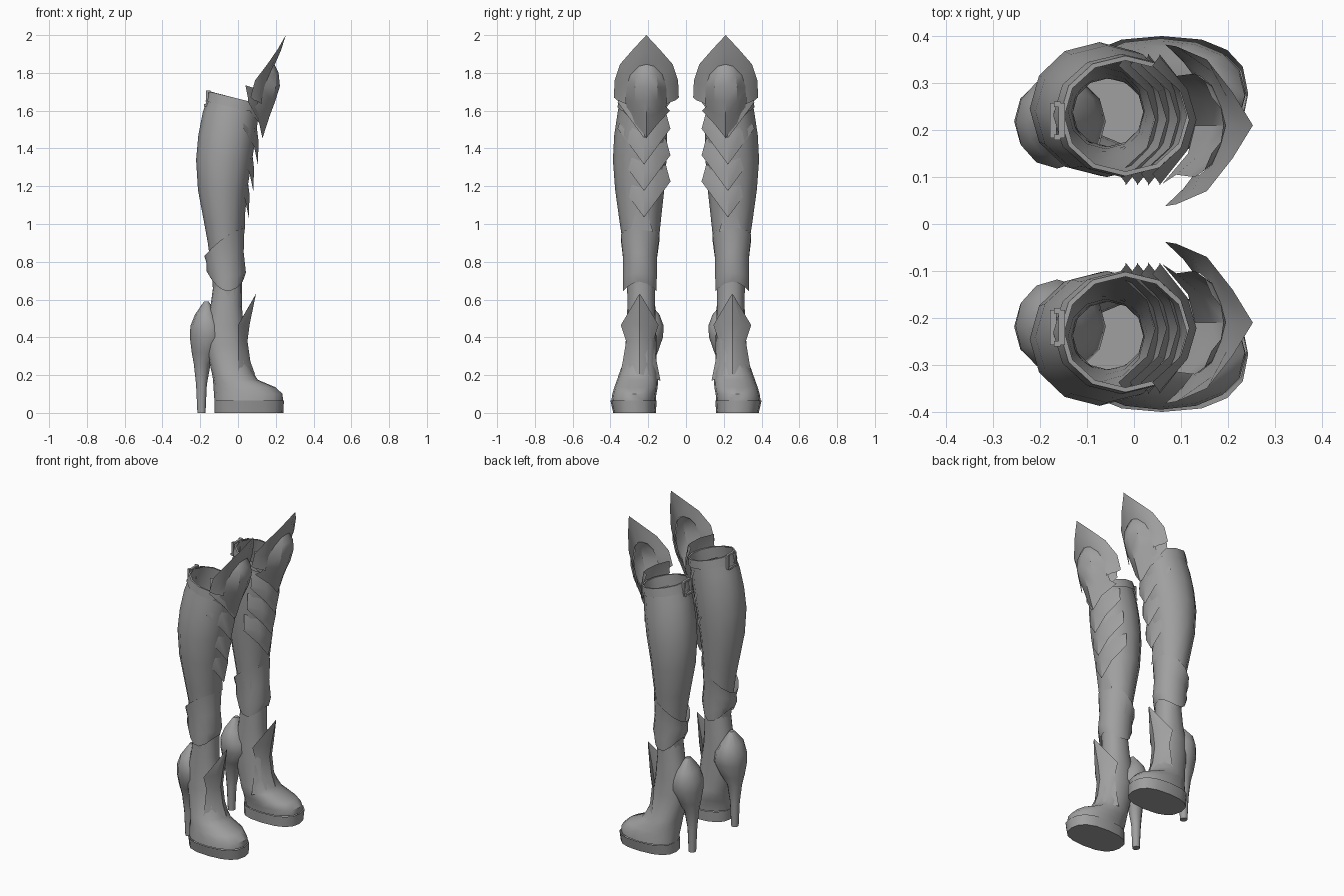
import bpy, bmesh, math

grey = bpy.data.materials.new("plain grey")
grey.diffuse_color = (0.35, 0.35, 0.35, 1)


def finish(name, bm, angle=40):
    """Turn a bmesh into a smooth-shaded part, mirrored to make the pair."""
    me = bpy.data.meshes.new(name)
    bm.to_mesh(me)
    bm.free()
    me.materials.append(grey)
    ob = bpy.data.objects.new(name, me)
    bpy.context.collection.objects.link(ob)
    mod = ob.modifiers.new("pair", "MIRROR")
    mod.use_axis = (False, True, False)
    mod.use_mirror_merge = False
    bpy.ops.object.select_all(action="DESELECT")
    ob.select_set(True)
    bpy.context.view_layer.objects.active = ob
    bpy.ops.object.shade_smooth_by_angle(angle=math.radians(angle))
    return ob


def loft(name, rings, n=12, power=2.0, bottom=False, top=False):
    """Rings bottom to top: z, x0, x1, y0, y1, then optional cos and cos2 height waves."""
    bm = bmesh.new()
    loops = []
    for z, x0, x1, y0, y1, *wave in rings:
        a, b = wave if wave else (0, 0)
        loop = []
        for i in range(n):
            t = 2 * math.pi * i / n
            c, s = math.cos(t), math.sin(t)
            cx = math.copysign(abs(c) ** (2 / power), c)
            sy = math.copysign(abs(s) ** (2 / power), s)
            loop.append(bm.verts.new(((x0 + x1) / 2 + (x1 - x0) / 2 * cx,
                                      (y0 + y1) / 2 + (y1 - y0) / 2 * sy,
                                      z + a * c + b * math.cos(2 * t))))
        loops.append(loop)
    for lo, hi in zip(loops, loops[1:]):
        for i in range(n):
            j = (i + 1) % n
            bm.faces.new((lo[i], lo[j], hi[j], hi[i]))
    if bottom:
        bm.faces.new(loops[0][::-1])
    if top:
        bm.faces.new(loops[-1])
    return finish(name, bm)


def plate(name, yc, rows, angle=35):
    """Symmetric sheet; each row runs top to bottom and lists (x, dy, z) from the middle out."""
    bm = bmesh.new()
    grid = []
    for row in rows:
        full = [(x, -d, z) for x, d, z in row[:0:-1]] + list(row)
        grid.append([bm.verts.new((x, yc + d, z)) for x, d, z in full])
    for hi, lo in zip(grid, grid[1:]):
        for i in range(len(hi) - 1):
            bm.faces.new((lo[i], lo[i + 1], hi[i + 1], hi[i]))
    bmesh.ops.remove_doubles(bm, verts=bm.verts, dist=0.0005)
    return finish(name, bm, angle)


# Platform sole
loft("sole", [(0.0, -0.125, 0.24, 0.16, 0.385),
              (0.065, -0.125, 0.243, 0.155, 0.40)], 16, 2.5, bottom=True)

# Foot upper, from the toe box up to the ankle
loft("foot_upper", [
    (0.065, -0.125, 0.238, 0.16, 0.395),
    (0.10, -0.127, 0.236, 0.157, 0.39),
    (0.135, -0.13, 0.20, 0.15, 0.38),
    (0.175, -0.132, 0.105, 0.148, 0.365),
    (0.205, -0.137, 0.085, 0.15, 0.355),
    (0.26, -0.15, 0.06, 0.155, 0.335),
    (0.36, -0.17, 0.045, 0.155, 0.32),
    (0.46, -0.17, 0.03, 0.16, 0.315),
    (0.57, -0.145, 0.02, 0.163, 0.31),
    (0.68, -0.13, 0.02, 0.165, 0.31)], 16, 2.2)

# Heel counter flowing into the stiletto
loft("heel", [
    (0.0, -0.215, -0.172, 0.19, 0.235),
    (0.15, -0.222, -0.165, 0.185, 0.24),
    (0.26, -0.234, -0.145, 0.175, 0.255),
    (0.32, -0.245, -0.10, 0.15, 0.285),
    (0.40, -0.255, -0.06, 0.122, 0.315),
    (0.46, -0.252, -0.075, 0.118, 0.315),
    (0.52, -0.228, -0.11, 0.14, 0.30),
    (0.59, -0.18, -0.155, 0.20, 0.235)], 12, 2, bottom=True, top=True)

# Pointed tongue plate over the instep
plate("tongue_plate", 0.245, [
    [(0.095, 0, 0.63), (0.092, 0.004, 0.625), (0.09, 0.008, 0.62)],
    [(0.062, 0, 0.47), (0.045, 0.05, 0.47), (0.0, 0.10, 0.465)],
    [(0.05, 0, 0.38), (0.035, 0.045, 0.38), (0.0, 0.072, 0.38)],
    [(0.066, 0, 0.27), (0.045, 0.05, 0.27), (0.0, 0.09, 0.27)],
    [(0.09, 0, 0.205), (0.068, 0.06, 0.19), (0.0, 0.11, 0.17)]])

# Open leg shaft
loft("leg_shaft", [
    (0.62, -0.13, 0.02, 0.165, 0.31),
    (0.75, -0.14, 0.02, 0.16, 0.32),
    (0.90, -0.16, 0.022, 0.145, 0.335),
    (1.00, -0.178, 0.03, 0.135, 0.35),
    (1.18, -0.212, 0.048, 0.115, 0.375),
    (1.34, -0.222, 0.075, 0.103, 0.387),
    (1.47, -0.21, 0.095, 0.10, 0.38),
    (1.57, -0.187, 0.105, 0.105, 0.365, -0.02, 0),
    (1.665, -0.15, 0.115, 0.11, 0.35, -0.032, 0)], 12)

# Cuff band and its buckle
loft("cuff_band", [(1.618, -0.172, 0.12, 0.10, 0.362, -0.032, 0),
                   (1.668, -0.158, 0.122, 0.102, 0.358, -0.034, 0),
                   (1.668, -0.148, 0.112, 0.112, 0.348, -0.034, 0)], 12)
bm = bmesh.new()
for y, z, sy, sz in ((0.185, 1.665, 0.012, 0.085), (0.255, 1.665, 0.012, 0.085),
                     (0.22, 1.628, 0.075, 0.012), (0.22, 1.702, 0.075, 0.012)):
    part = bmesh.ops.create_cube(bm, size=1)["verts"]
    bmesh.ops.scale(bm, verts=part, vec=(0.014, sy, sz))
    bmesh.ops.translate(bm, verts=part, vec=(-0.163 + (z - 1.665) * 0.25, y, z))
finish("cuff_buckle", bm)

# Ankle guard with wavy edges and its shin point
loft("ankle_guard", [
    (0.675, -0.145, 0.025, 0.155, 0.335, -0.01, 0.03),
    (0.735, -0.168, 0.042, 0.152, 0.336, -0.005, 0.012),
    (0.82, -0.166, 0.03, 0.152, 0.335, 0.03, 0),
    (0.917, -0.178, 0.034, 0.138, 0.347, 0.075, -0.012)], 14)
plate("shin_point", 0.235, [
    [(0.05, 0, 1.18), (0.049, 0.004, 1.17)],
    [(0.038, 0, 1.06), (0.028, 0.035, 1.05)],
    [(0.036, 0, 0.97), (0.016, 0.06, 0.96)]])

# Overlapping pointed scales down the front
for k in range(4):
    tip_z, tip_x = 1.035 + 0.14 * k, 0.057 + 0.024 * k
    plate("scale_%d" % (k + 1), 0.222, [
        [(tip_x - 0.012, 0, tip_z + 0.25), (tip_x - 0.03, 0.06, tip_z + 0.26),
         (tip_x - 0.09, 0.115, tip_z + 0.28)],
        [(tip_x + 0.004, 0, tip_z + 0.12), (tip_x - 0.015, 0.065, tip_z + 0.17),
         (tip_x - 0.075, 0.135, tip_z + 0.205)],
        [(tip_x, 0, tip_z), (tip_x - 0.02, 0.07, tip_z + 0.095),
         (tip_x - 0.075, 0.14, tip_z + 0.19)]])

# Domed knee plate
plate("knee_plate", 0.21, [
    [(0.19, 0, 1.85), (0.185, 0.035, 1.84), (0.165, 0.06, 1.825)],
    [(0.215, 0, 1.80), (0.20, 0.055, 1.79), (0.15, 0.095, 1.78)],
    [(0.222, 0, 1.73), (0.20, 0.06, 1.725), (0.13, 0.11, 1.72)],
    [(0.197, 0, 1.65), (0.178, 0.06, 1.65), (0.112, 0.108, 1.655)],
    [(0.167, 0, 1.57), (0.148, 0.055, 1.585), (0.09, 0.105, 1.62)],
    [(0.13, 0, 1.455), (0.115, 0.06, 1.53), (0.06, 0.125, 1.60)]])

# Pointed crown arching around the knee
plate("knee_crown", 0.21, [
    [(0.253, 0, 2.0), (0.21, 0.07, 1.925), (0.155, 0.14, 1.845),
     (0.09, 0.168, 1.76), (0.066, 0.172, 1.67), (0.085, 0.155, 1.655)],
    [(0.228, 0, 1.92), (0.20, 0.055, 1.88), (0.165, 0.115, 1.815),
     (0.125, 0.14, 1.74), (0.10, 0.142, 1.66), (0.105, 0.135, 1.648)],
    [(0.195, 0, 1.845), (0.185, 0.04, 1.835), (0.165, 0.085, 1.79),
     (0.14, 0.105, 1.73), (0.125, 0.108, 1.65), (0.125, 0.108, 1.635)]])
